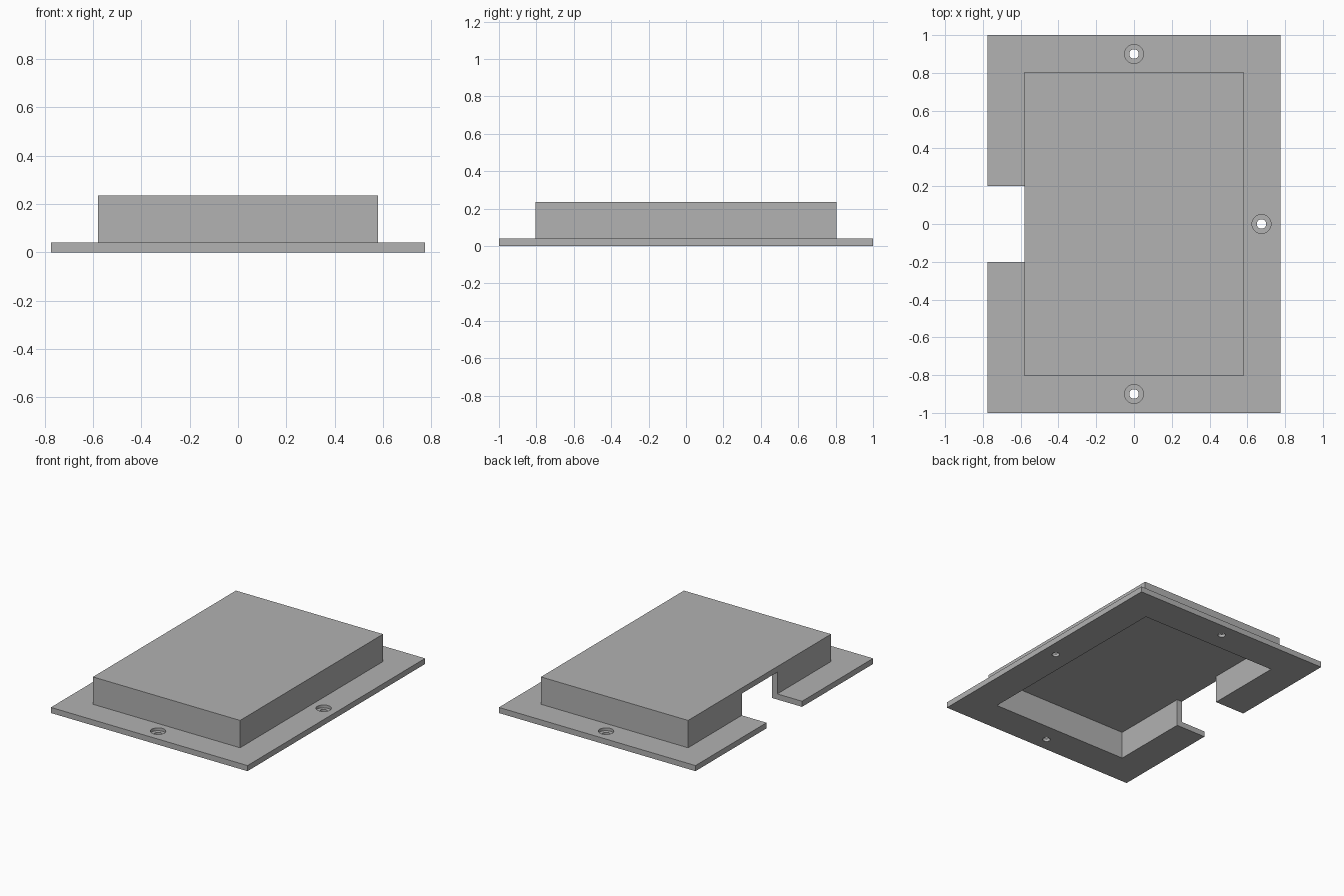
import bpy

if "Cube" in bpy.data.objects:
    bpy.data.objects.remove(bpy.data.objects["Cube"])

WIDTH, LENGTH, HEIGHT = 1.55, 2.0, 0.235   # overall size
WALL = 0.04                                # plate, wall and lid thickness
BOX_X, BOX_Y = 1.16, 1.61                  # raised box footprint
NOTCH = 0.4                                # cable opening width
INSET = 0.1                                # screw hole distance from edge

grey = bpy.data.materials.new("plain grey")
grey.use_nodes = True
colour = (0.445, 0.445, 0.445, 1)
grey.diffuse_color = colour
grey.node_tree.nodes["Principled BSDF"].inputs["Base Color"].default_value = colour


def box(name, x, y, z):
    """Box from (low, high) ranges."""
    bpy.ops.mesh.primitive_cube_add(size=1, location=[sum(r) / 2 for r in (x, y, z)])
    ob = bpy.context.object
    ob.name = name
    ob.scale = [r[1] - r[0] for r in (x, y, z)]
    bpy.ops.object.transform_apply(location=True, rotation=False, scale=True)
    ob.data.materials.append(grey)
    return ob


def cylinder(name, radius, x, y, low, high):
    bpy.ops.mesh.primitive_cylinder_add(vertices=48, radius=radius, depth=high - low,
                                        location=(x, y, (low + high) / 2))
    ob = bpy.context.object
    ob.name = name
    ob.data.materials.append(grey)
    return ob


def combine(target, tool, operation):
    """Boolean the tool into the target, then discard the tool."""
    mod = target.modifiers.new(tool.name, 'BOOLEAN')
    mod.operation, mod.solver, mod.object = operation, 'EXACT', tool
    bpy.context.view_layer.objects.active = target
    bpy.ops.object.modifier_apply(modifier=mod.name)
    bpy.data.objects.remove(tool)


def span(size):
    return (-size / 2, size / 2)


# Flange plate with the raised box on top
cover = box("enclosure_cover", span(WIDTH), span(LENGTH), (0, WALL))
combine(cover, box("raised_box", span(BOX_X), span(BOX_Y), (WALL / 2, HEIGHT)), 'UNION')

# Hollow interior, open at the bottom
combine(cover, box("cavity", span(BOX_X - 2 * WALL), span(BOX_Y - 2 * WALL),
                   (-0.1, HEIGHT - WALL)), 'DIFFERENCE')

# Side opening through the wall, and the matching gap in the flange
combine(cover, box("opening", (-1, -BOX_X / 2 + 2 * WALL), span(NOTCH),
                   (-0.2, HEIGHT - WALL)), 'DIFFERENCE')

# Counterbored screw holes on three edges
for x, y in ((0, LENGTH / 2 - INSET), (0, INSET - LENGTH / 2), (WIDTH / 2 - INSET, 0)):
    combine(cover, cylinder("counterbore", 0.05, x, y, WALL / 2, 0.1), 'DIFFERENCE')
    combine(cover, cylinder("screw_hole", 0.025, x, y, -0.1, 0.15), 'DIFFERENCE')

# Smooth hole walls, keep box edges sharp
bpy.ops.object.select_all(action='DESELECT')
cover.select_set(True)
bpy.context.view_layer.objects.active = cover
bpy.ops.object.shade_smooth_by_angle()
